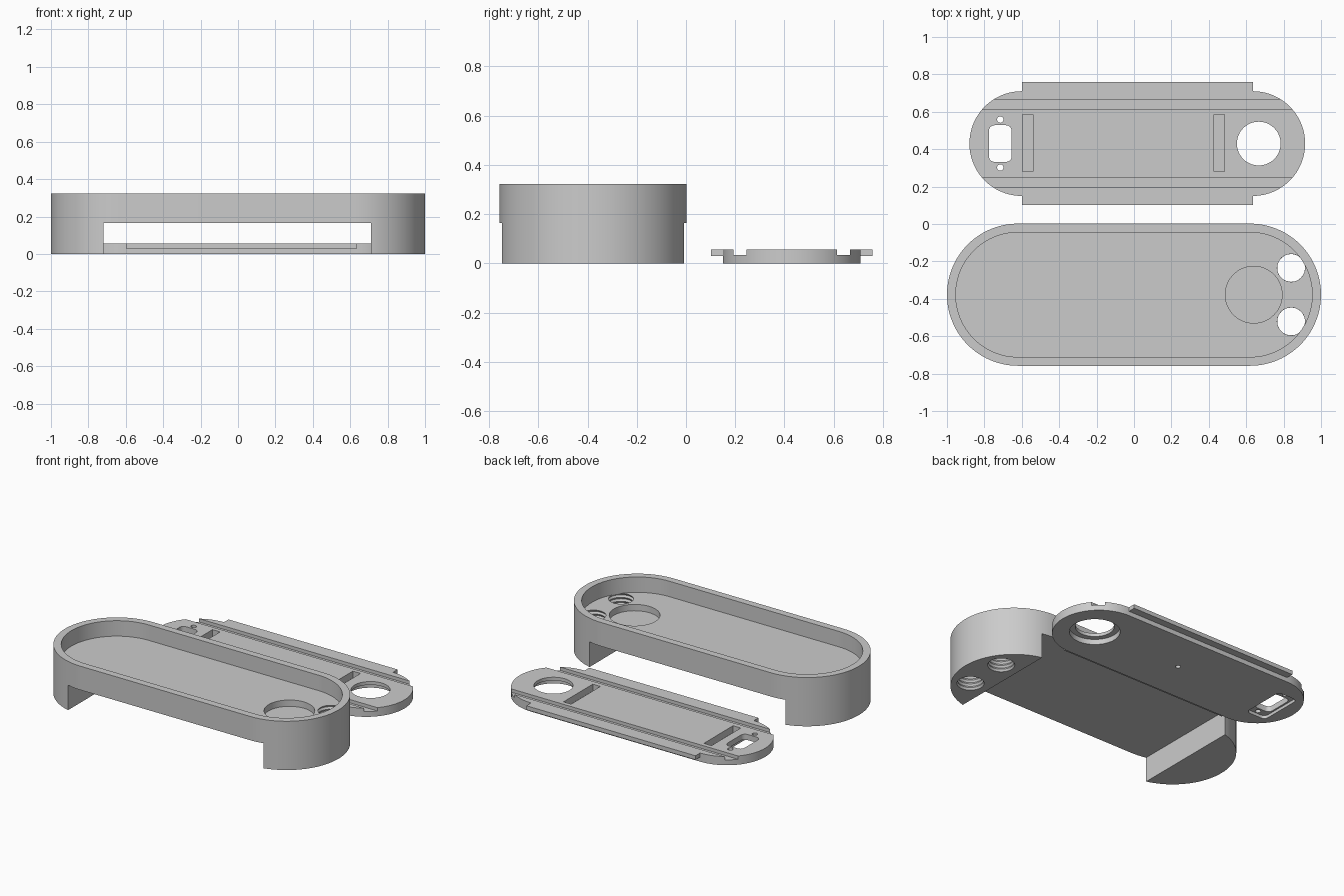
import bpy, bmesh, math

if "Cube" in bpy.data.objects:
    bpy.data.objects.remove(bpy.data.objects["Cube"])

grey = bpy.data.materials.new("plain grey")
grey.diffuse_color = (0.6, 0.6, 0.6, 1)
grey.use_nodes = True
grey.node_tree.nodes["Principled BSDF"].inputs["Base Color"].default_value = grey.diffuse_color


def make(name, bm):
    bmesh.ops.recalc_face_normals(bm, faces=bm.faces)
    me = bpy.data.meshes.new(name)
    bm.to_mesh(me)
    bm.free()
    me.materials.append(grey)
    ob = bpy.data.objects.new(name, me)
    bpy.context.collection.objects.link(ob)
    return ob


def prism(name, outline, z0, z1):
    """Extrude a closed xy outline from z0 to z1."""
    bm = bmesh.new()
    face = bm.faces.new([bm.verts.new((x, y, z0)) for x, y in outline])
    ext = bmesh.ops.extrude_face_region(bm, geom=[face])
    for v in ext["geom"]:
        if isinstance(v, bmesh.types.BMVert):
            v.co.z = z1
    return make(name, bm)


def rounded(cx, cy, hx, hy, r, n=12):
    """Rounded rectangle outline; r = hy gives a stadium."""
    pts = []
    for k, (sx, sy) in enumerate([(1, 1), (-1, 1), (-1, -1), (1, -1)]):
        for i in range(n + 1):
            a = math.pi / 2 * (k + i / n)
            p = (cx + sx * (hx - r) + r * math.cos(a),
                 cy + sy * (hy - r) + r * math.sin(a))
            if not pts or math.dist(p, pts[-1]) > 1e-5:
                pts.append(p)
    if math.dist(pts[0], pts[-1]) < 1e-5:
        pts.pop()
    return pts


def box(x0, x1, y0, y1, z0, z1):
    return prism("cutter", [(x0, y0), (x1, y0), (x1, y1), (x0, y1)], z0, z1)


def disc(x, y, r, z0, z1, n=48):
    return prism("cutter", rounded(x, y, r, r, r, n // 4), z0, z1)


def thread(x, y, r, depth, z0, z1, turns, n=40):
    """Ridged round cutter for a threaded hole."""
    bm = bmesh.new()
    rings = []
    for j in range(2 * turns + 1):
        rr = r + depth * (j % 2)
        z = z0 + (z1 - z0) * j / (2 * turns)
        rings.append([bm.verts.new((x + rr * math.cos(2 * math.pi * i / n),
                                    y + rr * math.sin(2 * math.pi * i / n), z))
                      for i in range(n)])
    for a, b in zip(rings, rings[1:]):
        for i in range(n):
            k = (i + 1) % n
            bm.faces.new((a[i], a[k], b[k], b[i]))
    bm.faces.new(rings[0])
    bm.faces.new(rings[-1])
    return make("cutter", bm)


def combine(ob, other, op="DIFFERENCE"):
    bpy.context.view_layer.objects.active = ob
    mod = ob.modifiers.new("bool", "BOOLEAN")
    mod.operation, mod.solver, mod.object = op, "EXACT", other
    bpy.ops.object.modifier_apply(modifier=mod.name)
    bpy.data.objects.remove(other)


# Tray housing: stadium block with a tunnel below and a recess on top
CY = -0.378
housing = prism("tray_housing", rounded(0, CY, 1.0, 0.38, 0.38, 24), 0, 0.322)
combine(housing, box(-0.72, 0.71, -1, 0.3, -0.1, 0.165))
combine(housing, prism("cutter", rounded(0, CY, 0.953, 0.333, 0.333, 24), 0.22, 0.5))
combine(housing, disc(0.64, CY, 0.152, 0.178, 0.4))
# Pair of threaded holes in the solid end
for s in (-1, 1):
    combine(housing, thread(0.84, CY + s * 0.143, 0.074, 0.008, -0.012, 0.2205, 9))

# Base plate with side tabs
PX, PY = 0.0175, 0.43
plate = prism("base_plate", rounded(PX, PY, 0.8975, 0.28, 0.28, 24), 0, 0.057)
combine(plate, box(-0.6, 0.635, 0.102, 0.758, 0.03, 0.057), "UNION")
for s in (-1, 1):
    # Long grooves across the top
    y = PY + s * 0.21
    combine(plate, box(-1, 1, y - 0.026, y + 0.026, 0.035, 0.2))
# Strap pockets
for x in (-0.568, 0.457):
    combine(plate, box(x - 0.028, x + 0.028, 0.28, 0.585, 0.012, 0.2))
# Round opening with a wider bore underneath
combine(plate, disc(0.667, PY, 0.117, -0.1, 0.2))
combine(plate, disc(0.667, PY, 0.152, -0.1, 0.035))
# Socket opening, its screw holes and the recess underneath
combine(plate, prism("cutter", rounded(-0.715, PY, 0.061, 0.098, 0.03, 6), -0.1, 0.2))
for s in (-1, 1):
    combine(plate, disc(-0.715, PY + s * 0.128, 0.017, -0.1, 0.2, 20))
combine(plate, prism("cutter", rounded(-0.715, PY, 0.072, 0.15, 0.03, 6), -0.1, 0.02))
# Small blind hole in the middle of the underside
combine(plate, disc(PX, PY, 0.016, -0.1, 0.03, 20))

for ob in (housing, plate):
    bpy.ops.object.select_all(action="DESELECT")
    ob.select_set(True)
    bpy.context.view_layer.objects.active = ob
    bpy.ops.object.shade_smooth_by_angle(angle=math.radians(25))
